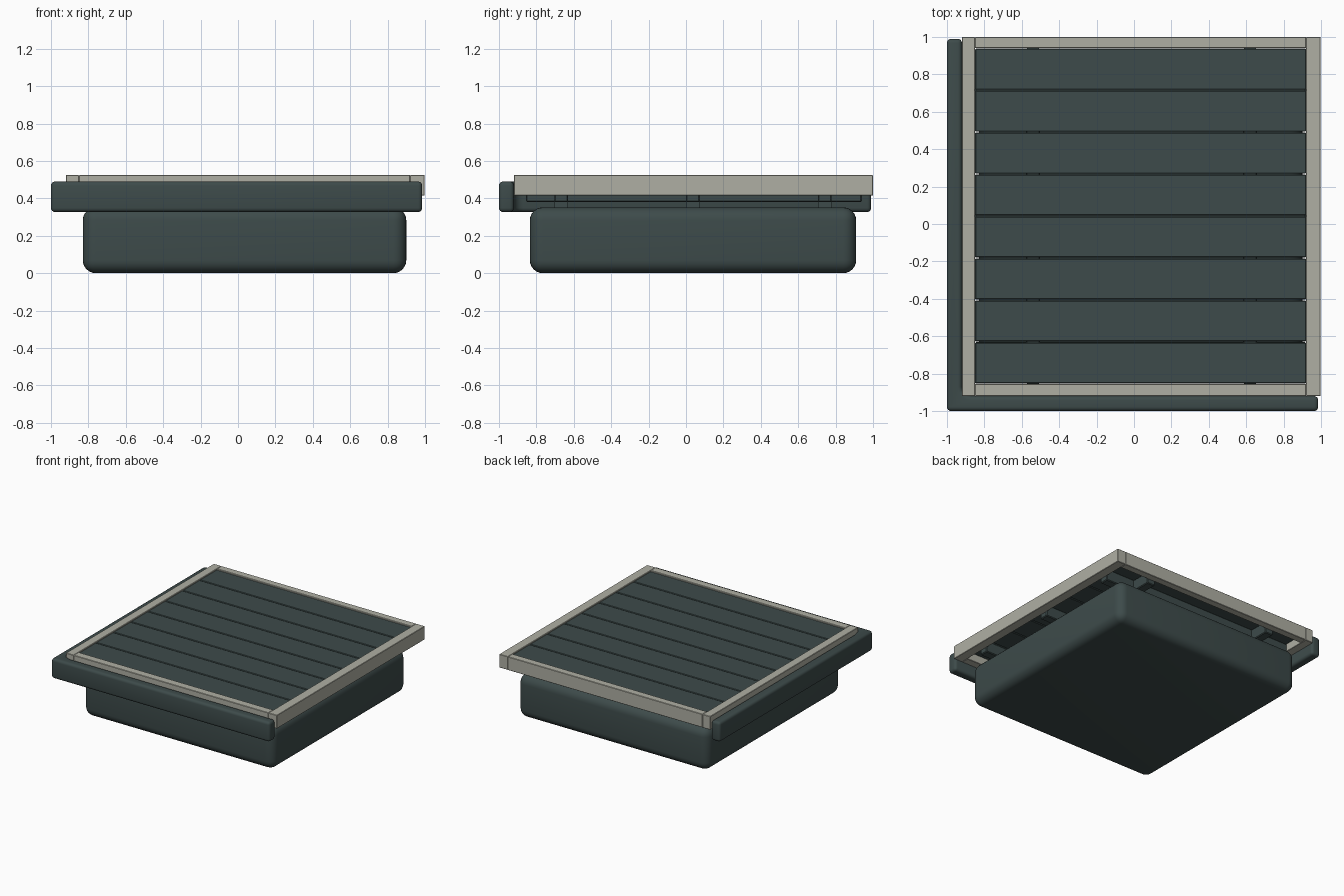
import bpy, bmesh, math

if "Cube" in bpy.data.objects:
    bpy.data.objects.remove(bpy.data.objects["Cube"])


def material(name, rgb):
    m = bpy.data.materials.new(name)
    m.diffuse_color = (*rgb, 1)
    m.use_nodes = True
    m.node_tree.nodes["Principled BSDF"].inputs["Base Color"].default_value = m.diffuse_color
    return m


DARK = material("dark slate", (0.047, 0.070, 0.069))
PALE = material("pale frame", (0.43, 0.43, 0.37))


def finish(ob, mat, bevel, segments):
    """Colour the part, round its edges and shade it."""
    ob.data.materials.append(mat)
    if bevel:
        mod = ob.modifiers.new("rounding", 'BEVEL')
        mod.width = bevel
        mod.segments = segments
        mod.limit_method = 'ANGLE'
        mod.angle_limit = math.radians(40)
    bpy.ops.object.select_all(action='DESELECT')
    bpy.context.view_layer.objects.active = ob
    ob.select_set(True)
    if bevel:
        bpy.ops.object.modifier_apply(modifier="rounding")
    bpy.ops.object.shade_smooth_by_angle(angle=math.radians(35))


def prism(name, outline, z0, z1, mat, bevel=0, segments=1):
    """Extrude an xy outline between two heights."""
    bm = bmesh.new()
    face = bm.faces.new([bm.verts.new((x, y, z0)) for x, y in outline])
    top = bmesh.ops.extrude_face_region(bm, geom=[face])["geom"]
    bmesh.ops.translate(bm, vec=(0, 0, z1 - z0),
                        verts=[v for v in top if isinstance(v, bmesh.types.BMVert)])
    bmesh.ops.recalc_face_normals(bm, faces=bm.faces)
    mesh = bpy.data.meshes.new(name)
    bm.to_mesh(mesh)
    bm.free()
    ob = bpy.data.objects.new(name, mesh)
    bpy.context.collection.objects.link(ob)
    finish(ob, mat, bevel, segments)
    return ob


def box(name, x0, x1, y0, y1, z0, z1, mat, bevel=0, segments=1):
    return prism(name, [(x0, y0), (x1, y0), (x1, y1), (x0, y1)],
                 z0, z1, mat, bevel, segments)


# Rounded float under the deck
box("float", -0.83, 0.90, -0.835, 0.91, 0.0, 0.352, DARK, 0.07, 6)

# L-shaped bumper along the front and left, with a filleted inner corner
R, IN = 0.05, -0.92
fillet = [(IN + R - R * math.sin(a), IN + R - R * math.cos(a))
          for a in (math.radians(22.5 * i) for i in range(5))]
prism("bumper", [(-1, -1), (0.985, -1), (0.985, IN)] + fillet
      + [(IN, 0.99), (-1, 0.99)], 0.327, 0.49, DARK, 0.022, 4)

# Pale frame: full-length sides with end beams between them
FX0, FX1, FY0, FY1 = -0.85, 0.92, -0.855, 0.94
Z0, Z1 = 0.415, 0.525
box("frame_left", -0.92, FX0, -0.92, 1.0, Z0, Z1, PALE, 0.003)
box("frame_right", FX1, 0.998, -0.92, 1.0, Z0, Z1, PALE, 0.003)
box("frame_front", FX0, FX1, -0.92, FY0, Z0, Z1, PALE, 0.003)
box("frame_back", FX0, FX1, FY1, 1.0, Z0, Z1, PALE, 0.003)

# Deck planks with narrow gaps
COUNT = 8
pitch = (FY1 - FY0) / COUNT
for i in range(COUNT):
    y = FY0 + i * pitch
    box(f"plank_{i + 1}", FX0, FX1, y + 0.003, y + pitch - 0.003,
        0.475, 0.518, DARK, 0.004)

# Joists under the deck, three across and two lengthwise
for i in (-1, 0, 1):
    y = 0.037 + 0.705 * i
    box(f"cross_joist_{i + 2}", FX0, FX1, y - 0.037, y + 0.037,
        0.38, 0.475, DARK, 0.006)
for i, x in enumerate((-0.54, 0.62)):
    box(f"long_joist_{i + 1}", x - 0.037, x + 0.037, FY0, FY1,
        0.38, 0.474, DARK, 0.006)

# Short posts carrying the joists on the float
for x in (-0.54, 0.62):
    for i in (-1, 0, 1):
        y = 0.037 + 0.705 * i
        box("joist_rest", x - 0.035, x + 0.035, y - 0.035, y + 0.035,
            0.34, 0.39, DARK)
